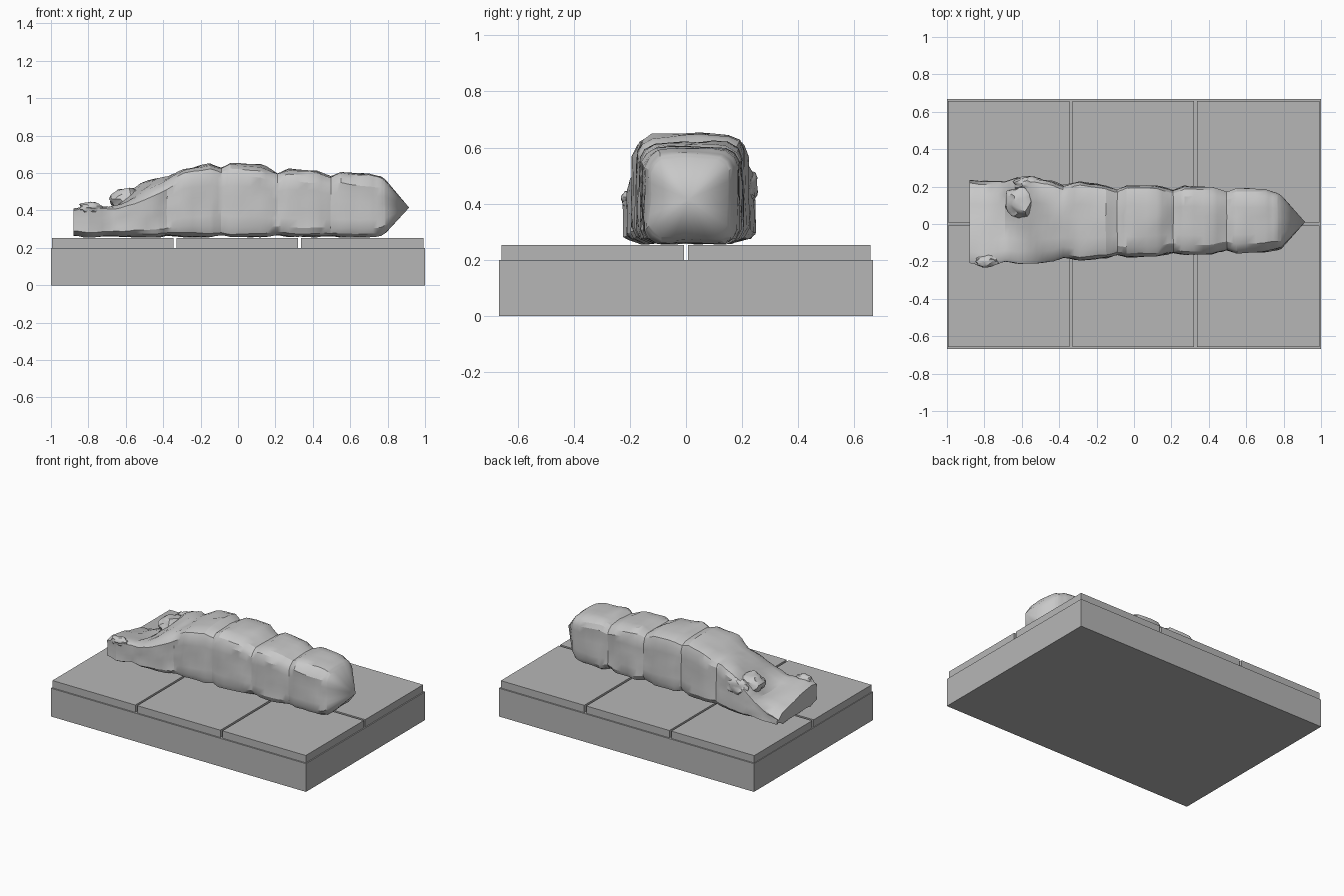
import bpy, bmesh, math
from mathutils import Vector, noise

if "Cube" in bpy.data.objects:
    bpy.data.objects.remove(bpy.data.objects["Cube"])


def material(name, grey):
    m = bpy.data.materials.new(name)
    m.diffuse_color = (grey, grey, grey, 1)
    m.use_nodes = True
    m.node_tree.nodes["Principled BSDF"].inputs["Base Color"].default_value = m.diffuse_color
    return m


floor_grey = material("floor grey", 0.47)
stone_grey = material("pale stone", 0.58)


def finish(bm, name, mat):
    bmesh.ops.recalc_face_normals(bm, faces=bm.faces)
    mesh = bpy.data.meshes.new(name)
    bm.to_mesh(mesh)
    bm.free()
    mesh.materials.append(mat)
    ob = bpy.data.objects.new(name, mesh)
    bpy.context.collection.objects.link(ob)
    return ob


def smooth(ob, angle):
    bpy.ops.object.select_all(action='DESELECT')
    ob.select_set(True)
    bpy.context.view_layer.objects.active = ob
    bpy.ops.object.shade_smooth_by_angle(angle=math.radians(angle))


def box(name, x0, x1, y0, y1, z0, z1):
    bm = bmesh.new()
    bmesh.ops.create_cube(bm, size=1)
    for v in bm.verts:
        v.co = ((x0 + x1) / 2 + v.co.x * (x1 - x0),
                (y0 + y1) / 2 + v.co.y * (y1 - y0),
                (z0 + z1) / 2 + v.co.z * (z1 - z0))
    return finish(bm, name, floor_grey)


# Slab with six paving tiles
box("slab", -1, 1, -0.667, 0.667, 0, 0.2)
for i, (x0, x1) in enumerate([(-0.995, -0.345), (-0.33, 0.322), (0.338, 0.992)]):
    for j, (y0, y1) in enumerate([(-0.657, -0.008), (0.008, 0.657)]):
        box(f"tile_{i}_{j}", x0, x1, y0, y1, 0.2, 0.252)

# Pillar stations: x, front y, back y, bottom z, top z at front / middle / back
stations = [
    (-0.88, -0.21, 0.235, 0.27, 0.42, 0.385, 0.32),
    (-0.80, -0.225, 0.23, 0.26, 0.435, 0.39, 0.34),
    (-0.69, -0.20, 0.225, 0.265, 0.425, 0.395, 0.41),
    (-0.62, -0.215, 0.245, 0.26, 0.44, 0.44, 0.50),
    (-0.52, -0.21, 0.24, 0.26, 0.475, 0.52, 0.55),
    (-0.43, -0.20, 0.225, 0.26, 0.525, 0.565, 0.575),
    (-0.38, -0.18, 0.205, 0.265, 0.56, 0.575, 0.58),
    (-0.29, -0.195, 0.225, 0.26, 0.615, 0.62, 0.62),
    (-0.15, -0.18, 0.20, 0.26, 0.64, 0.65, 0.645),
    (-0.09, -0.165, 0.185, 0.268, 0.62, 0.63, 0.625),
    (-0.04, -0.178, 0.205, 0.26, 0.64, 0.653, 0.645),
    (0.12, -0.172, 0.203, 0.26, 0.63, 0.643, 0.635),
    (0.21, -0.15, 0.18, 0.268, 0.59, 0.60, 0.595),
    (0.27, -0.165, 0.20, 0.26, 0.61, 0.625, 0.615),
    (0.42, -0.16, 0.195, 0.26, 0.60, 0.612, 0.605),
    (0.495, -0.137, 0.17, 0.268, 0.57, 0.58, 0.575),
    (0.55, -0.155, 0.19, 0.26, 0.59, 0.60, 0.595),
    (0.70, -0.148, 0.185, 0.26, 0.58, 0.597, 0.585),
    (0.765, -0.135, 0.165, 0.27, 0.565, 0.58, 0.57),
    (0.79, -0.125, 0.15, 0.283, 0.55, 0.562, 0.555),
]
N = 7       # segments on each side of a cross-section
STEPS = 3   # rings between stations


def ring(st):
    x, ya, yb, zb, tf, tm, tk = st

    def top(t):
        return tf * (1 - t) * (1 - 2 * t) + tm * 4 * t * (1 - t) + tk * t * (2 * t - 1)

    pts = []
    for side in range(4):
        for k in range(N):
            t = k / N
            u, v = [(0, t), (t, 1), (1, 1 - t), (1 - t, 0)][side]
            y, z = ya + (yb - ya) * u, zb + (top(u) - zb) * v
            if k == 0:  # worn corners
                c = 0.016
                y += c if u == 0 else -c
                z += c if v == 0 else -c
            # rough stone surface
            r = noise.noise_vector(Vector((x, y, z)) * 9) * 0.009
            r += noise.noise_vector(Vector((x, y, z)) * 23) * 0.004
            px = x if x < -0.879 else x + r.x * 0.4
            pts.append(Vector((px, y + r.y, max(0.254, z + r.z))))
    return pts


rows = []
for a, b in zip(stations, stations[1:]):
    for s in range(STEPS):
        rows.append([p + (q - p) * s / STEPS for p, q in zip(a, b)])
rows.append(stations[-1])

bm = bmesh.new()
rings = [[bm.verts.new(p) for p in ring(r)] for r in rows]
count = 4 * N
for a, b in zip(rings, rings[1:]):
    for k in range(count):
        n = (k + 1) % count
        bm.faces.new((a[k], a[n], b[n], b[k]))
bm.faces.new(rings[0])
tip = bm.verts.new((0.915, 0.01, 0.415))  # pointed end
for k in range(count):
    bm.faces.new((rings[-1][k], rings[-1][(k + 1) % count], tip))
smooth(finish(bm, "fallen_pillar", stone_grey), 28)


# Broken lumps sticking out near the shattered end
def lump(name, centre, size):
    bm = bmesh.new()
    bmesh.ops.create_icosphere(bm, subdivisions=3, radius=1)
    for v in bm.verts:
        d = 1 + 0.3 * noise.noise(v.co * 2.2 + Vector(centre) * 5)
        v.co = Vector([c + p * s * d for c, p, s in zip(centre, v.co, size)])
    smooth(finish(bm, name, stone_grey), 35)


lump("back_knob", (-0.56, 0.215, 0.46), (0.085, 0.04, 0.06))
lump("front_knob", (-0.79, -0.20, 0.415), (0.06, 0.032, 0.03))
lump("broken_ridge", (-0.60, 0.12, 0.46), (0.09, 0.09, 0.06))
